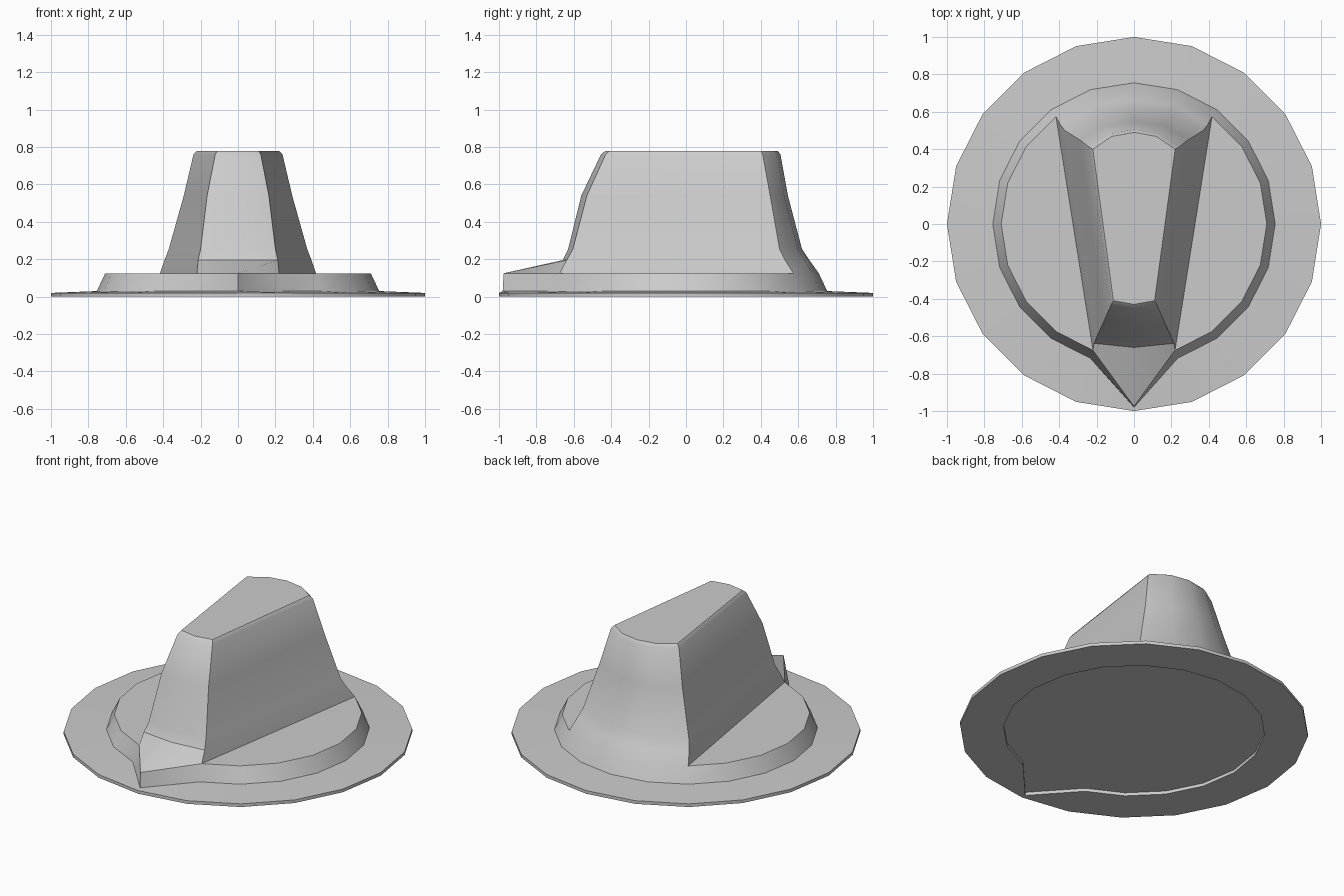
import bpy, bmesh, math

if "Cube" in bpy.data.objects:
    bpy.data.objects.remove(bpy.data.objects["Cube"])

N = 20  # sides of every ring


def circle(r, z, tip=None):
    """Ring of N points starting at the front; tip pulls the front point out."""
    pts = [(r * math.sin(2 * math.pi * k / N), -r * math.cos(2 * math.pi * k / N), z)
           for k in range(N)]
    if tip:
        pts[0] = (0, tip, z)
    return pts


def add_ring(bm, pts):
    return [bm.verts.new(p) for p in pts]


def bridge(bm, a, b):
    n = len(a)
    for i in range(n):
        bm.faces.new((a[i], a[(i + 1) % n], b[(i + 1) % n], b[i]))


def finish(bm, name):
    bmesh.ops.recalc_face_normals(bm, faces=bm.faces[:])
    mesh = bpy.data.meshes.new(name)
    bm.to_mesh(mesh)
    bm.free()
    ob = bpy.data.objects.new(name, mesh)
    bpy.context.collection.objects.link(ob)
    bpy.ops.object.select_all(action='DESELECT')
    bpy.context.view_layer.objects.active = ob
    ob.select_set(True)
    bpy.ops.object.shade_smooth_by_angle(angle=math.radians(35))


# Flange: thin disc with a shallow pointer-shaped recess underneath
bm = bmesh.new()
rings = [add_ring(bm, p) for p in (
    circle(0.755, 0.03, -0.98), circle(1.0, 0.02), circle(1.0, 0.0),
    circle(0.75, 0.0, -0.97), circle(0.75, 0.02, -0.97))]
for a, b in zip(rings, rings[1:]):
    bridge(bm, a, b)
bm.faces.new(rings[-1])
finish(bm, "base_flange")

# Knob: round skirt with a pointer tip, and a tapered grip rising out of it
bm = bmesh.new()
low = add_ring(bm, circle(0.755, 0.03, -0.98))
top = add_ring(bm, circle(0.71, 0.125, -0.975))
bridge(bm, low, top)

# Flat shoulders left and right of the grip
bm.faces.new(top[1:9])
bm.faces.new(top[12:20])

# Grip levels: z, front middle y, front corner, back corner, back arc, back middle y
levels = [
    (0.195, -0.66, (0.213, -0.638), (0.393, 0.53), (0.215, 0.635), 0.66),
    (0.255, -0.63, (0.20, -0.605), (0.37, 0.50), (0.20, 0.597), 0.62),
    (0.54, -0.56, (0.165, -0.53), (0.29, 0.45), (0.16, 0.525), 0.545),
    (0.76, -0.455, (0.122, -0.43), (0.238, 0.41), (0.128, 0.483), 0.505),
    (0.78, -0.43, (0.11, -0.41), (0.22, 0.40), (0.12, 0.468), 0.49),
]
prev = [top[k] for k in (0, 1, 8, 9, 10, 11, 12, 19)]
for z, fy, fc, bc, ba, by in levels:
    half = [fc, bc, ba]
    outline = [(0, fy)] + half + [(0, by)] + [(-x, y) for x, y in reversed(half)]
    ring = add_ring(bm, [(x, y, z) for x, y in outline])
    bridge(bm, prev, ring)
    prev = ring
bm.faces.new(prev)
finish(bm, "pointer_knob")
